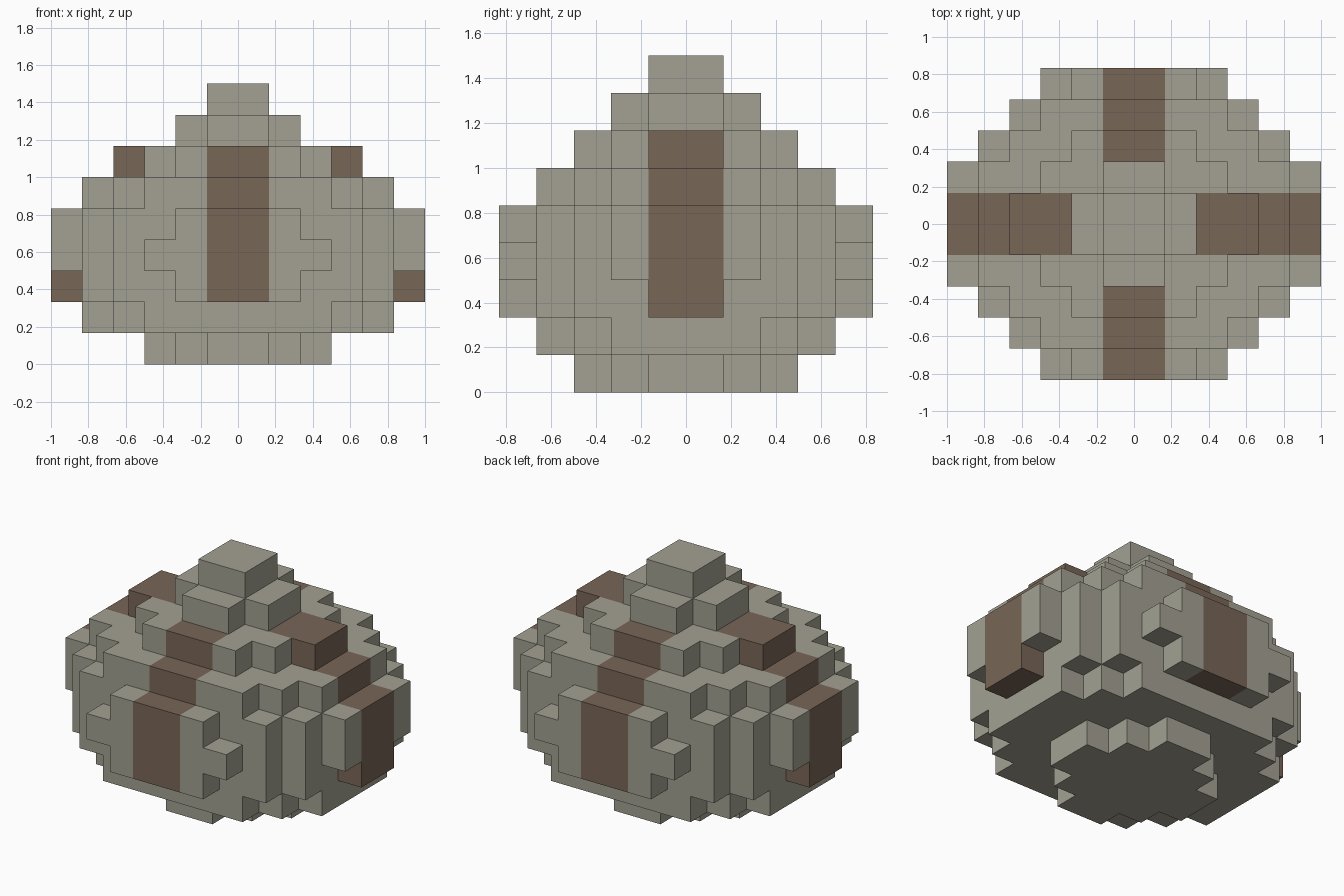
import bpy, bmesh
from mathutils import Vector

old = bpy.data.objects.get("Cube")
if old:
    bpy.data.objects.remove(old, do_unlink=True)

UNIT = 1 / 6  # edge of one block


def make_material(name, colour):
    mat = bpy.data.materials.new(name)
    mat.use_nodes = True
    mat.diffuse_color = (*colour, 1)
    bsdf = mat.node_tree.nodes["Principled BSDF"]
    bsdf.inputs["Base Color"].default_value = (*colour, 1)
    bsdf.inputs["Roughness"].default_value = 0.9
    return mat


grey = make_material("warm grey", (0.366, 0.356, 0.29))
brown = make_material("dull brown", (0.19, 0.132, 0.096))

# Half width in blocks of each row, counted outwards from the centre line
foot, step, belly = (3, 2, 1), (5, 5, 4, 3), (5, 5, 5, 4)
LAYERS = [foot, step,
          belly + (2,), belly + (3,), belly + (2,),
          step, (4, 3, 2), (2, 1), (1,)]


def ring(i):
    """Distance of a block from the centre line, the same on both sides."""
    return i if i >= 0 else -1 - i


def filled(cell):
    i, j, k = cell
    a, b = ring(i), ring(j)
    if not 0 <= k < len(LAYERS):
        return False
    rows = LAYERS[k]
    if b < len(rows) and a < rows[b]:
        return True
    # Bulge on each side: narrow at its lowest block, wider above
    return a == 5 and ((k == 2 and b < 1) or (k in (3, 4) and b < 2))


def part_of(cell):
    i, j, k = cell
    if k == 0:
        return "foot"
    if k >= 7:
        return "crown"
    if k >= 2 and ring(i) < 1 and ring(j) >= 2:
        return "front_band" if j < 0 else "back_band"
    if k >= 2 and ring(j) < 1 and ring(i) >= 2:
        return "left_band" if i > 0 else "right_band"
    return "shell"


def add_face(bm, cell, axis, sign):
    """Add the square side of a block that faces along the signed axis."""
    normal, u, v = Vector(), Vector(), Vector()
    normal[axis], u[(axis + 1) % 3], v[(axis + 2) % 3] = sign, 0.5, 0.5
    centre = Vector(cell) + Vector((0.5, 0.5, 0.5)) + normal / 2
    corners = [centre - u - v, centre + u - v, centre + u + v, centre - u + v]
    if sign < 0:
        corners.reverse()
    bm.faces.new([bm.verts.new(c * UNIT) for c in corners])


# Sort the blocks into parts
parts = {}
for k in range(len(LAYERS)):
    for j in range(-5, 5):
        for i in range(-6, 6):
            if filled((i, j, k)):
                parts.setdefault(part_of((i, j, k)), []).append((i, j, k))

# Build the outer skin of every part
for name, cells in parts.items():
    bm = bmesh.new()
    for cell in cells:
        for axis in range(3):
            for sign in (-1, 1):
                beside = list(cell)
                beside[axis] += sign
                if not filled(beside):
                    add_face(bm, cell, axis, sign)
    bmesh.ops.remove_doubles(bm, verts=bm.verts, dist=0.001)
    mesh = bpy.data.meshes.new(name)
    bm.to_mesh(mesh)
    bm.free()
    mesh.materials.append(brown if name.endswith("band") else grey)
    bpy.context.collection.objects.link(bpy.data.objects.new(name, mesh))
